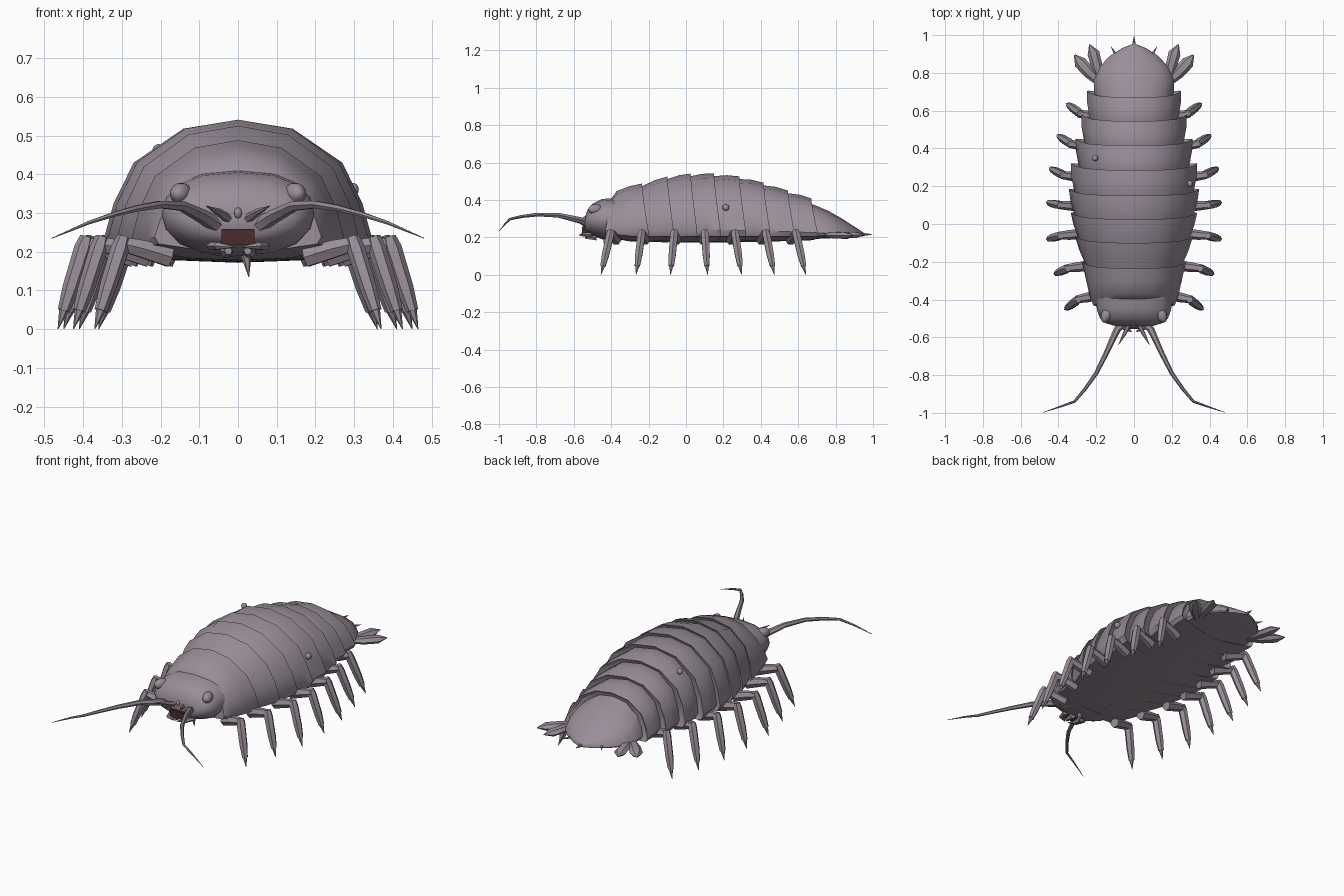
import bpy, bmesh, math
from mathutils import Vector

if "Cube" in bpy.data.objects:
    bpy.data.objects.remove(bpy.data.objects["Cube"])


def material(name, rgb):
    m = bpy.data.materials.new(name)
    m.use_nodes = True
    m.diffuse_color = (*rgb, 1)
    m.node_tree.nodes["Principled BSDF"].inputs["Base Color"].default_value = (*rgb, 1)
    return m


SHELL = material("mauve grey", (0.32, 0.27, 0.32))
MOUTH = material("dark red brown", (0.07, 0.025, 0.025))


def finish(name, bm, mat=SHELL, angle=40):
    bmesh.ops.recalc_face_normals(bm, faces=bm.faces)
    me = bpy.data.meshes.new(name)
    bm.to_mesh(me)
    bm.free()
    ob = bpy.data.objects.new(name, me)
    bpy.context.collection.objects.link(ob)
    me.materials.append(mat)
    bpy.ops.object.select_all(action="DESELECT")
    ob.select_set(True)
    bpy.context.view_layer.objects.active = ob
    bpy.ops.object.shade_smooth_by_angle(angle=math.radians(angle))
    return ob


def skin(name, rings, mat=SHELL, angle=40):
    """Bridge a list of equal rings and cap both ends."""
    bm = bmesh.new()
    rows = [[bm.verts.new(p) for p in ring] for ring in rings]
    n = len(rows[0])
    for a, b in zip(rows, rows[1:]):
        for i in range(n):
            j = (i + 1) % n
            bm.faces.new((a[i], a[j], b[j], b[i]))
    bm.faces.new(rows[0])
    bm.faces.new(rows[-1])
    return finish(name, bm, mat, angle)


def tube(name, points, radii, sides=6, flat=1.0, mat=SHELL):
    """Tapered limb through points; flat squashes its height."""
    pts = [Vector(p) for p in points]
    rings = []
    for i, (p, r) in enumerate(zip(pts, radii)):
        d = (pts[min(i + 1, len(pts) - 1)] - pts[max(i - 1, 0)]).normalized()
        ref = Vector((0, 1, 0)) if abs(d.z) > 0.8 else Vector((0, 0, 1))
        u = d.cross(ref).normalized()
        v = u.cross(d)
        angs = [math.tau * k / sides for k in range(sides)]
        rings.append([p + u * r * math.cos(a) + v * r * flat * math.sin(a) for a in angs])
    return skin(name, rings, mat)


def ball(name, loc, radii, tilt=0.0):
    bm = bmesh.new()
    bmesh.ops.create_uvsphere(bm, u_segments=12, v_segments=8, radius=1)
    ob = finish(name, bm)
    ob.location, ob.scale, ob.rotation_euler = loc, radii, (0, 0, tilt)
    return ob


# Arched cross-section of the shell, right half, crown to belly
HALF = [(0, 1), (.41, .93), (.78, .67), (.93, .36), (1, .1), (.95, 0), (.5, -.08), (0, -.1)]
ARCH = HALF + [(-u, v) for u, v in HALF[-2:0:-1]]


def arch(y, w, top, base, sweep=0.0):
    return [(u * w, y + sweep * max(0, 1 - v) * abs(u), base + v * (top - base))
            for u, v in ARCH]


# Overlapping back plates: crown rear edge y, half width, crown height
edges = [(-.235, .275, .488), (-.1, .312, .525), (.025, .335, .541), (.15, .345, .541),
         (.285, .335, .526), (.415, .31, .492), (.545, .28, .45), (.67, .25, .408)]
BASE = .205
for i, (y, w, top) in enumerate(edges):
    if i:
        py, pw, ptop = edges[i - 1]
        fw, ft = min(w, pw) * .95, ptop - .014
        rings = [arch(py - .04, fw * .96, ft - .015, BASE, .03),
                 arch(py, fw, ft, BASE, .035)]
        mid = (py + y) / 2
        rings.append(arch(mid, (fw + w) / 2 + .004, (ft + top) / 2 + .006, BASE, .035))
    else:
        rings = [arch(-.405, .215, .40, .22, -.03), arch(-.37, .235, .448, .215, -.01),
                 arch(-.3, .257, .474, BASE, .02)]
    rings.append(arch(y, w, top, BASE, .038))
    rings.append(arch(y - .012, w * .94, top - .018, BASE + .006, .038))
    skin(f"back_plate_{i + 1}", rings)

# Tail shield tapering to a point
tail = [(.64, .2, .39), (.7, .211, .368), (.76, .213, .342), (.83, .185, .303),
        (.89, .128, .264), (.93, .065, .238), (.95, .015, .224)]
skin("tail_shield", [arch(y, w, t, .208) for y, w, t in tail])
tube("tail_spine", [(0, .93, .216), (0, .96, .216), (0, .995, .216)], [.012, .008, .001])

# Rounded head
head = []
for y, w, lo, hi in [(-.54, .1, .24, .31), (-.525, .15, .225, .35), (-.5, .18, .21, .38),
                     (-.45, .197, .19, .405), (-.36, .2, .185, .412)]:
    ring = []
    for k in range(16):
        a = math.tau * k / 16
        c, s = math.cos(a), math.sin(a)
        ring.append((w * math.copysign(abs(c) ** .8, c), y, (lo + hi) / 2 + s * (hi - lo) / 2))
    head.append(ring)
skin("head", head, angle=50)

# Mouth and short chin spike
bm = bmesh.new()
bmesh.ops.create_cube(bm, size=1)
mouth = finish("mouth", bm, MOUTH)
mouth.location, mouth.scale = (0, -.53, .238), (.085, .05, .042)
tube("chin_spike", [(.02, -.43, .2), (.028, -.435, .135)], [.016, .001])
ball("brow_bump", (0, -.54, .3), (.01, .01, .014))

# Legs: crown y of knee, foot x and y
legs = [(-.4, .37, -.455), (-.235, .425, -.267), (-.062, .465, -.083), (.1, .465, .115),
        (.26, .45, .297), (.425, .41, .472), (.585, .36, .64)]

for s, side in ((1, "left"), (-1, "right")):
    for i, (ky, fx, fy) in enumerate(legs):
        kx = fx - .075
        hip, knee = Vector((s * (kx - .12), ky - (fy - ky) * .5, .185)), Vector((s * kx, ky, .222))
        foot = Vector((s * fx, fy, 0))
        tube(f"{side}_hip_{i + 1}", [hip, hip.lerp(knee, .6), knee + Vector((s * .012, 0, 0))],
             [.028, .026, .02])
        top = knee + Vector((0, 0, .016))
        tube(f"{side}_leg_{i + 1}", [top, top.lerp(foot, .12), top.lerp(foot, .55),
                                     top.lerp(foot, .8)], [.018, .024, .022, .016])
        tube(f"{side}_claw_{i + 1}", [top.lerp(foot, .77), foot], [.014, .001])

    # Eyes on the upper corners of the head
    ball(f"{side}_eye", (s * .147, -.483, .35), (.027, .042, .028), s * .35)

    # Long feelers and short inner ones
    tube(f"{side}_feeler",
         [(s * .05, -.52, .265), (s * .09, -.56, .29), (s * .145, -.68, .318),
          (s * .2, -.79, .322), (s * .26, -.875, .312), (s * .315, -.94, .298),
          (s * .385, -.965, .275), (s * .48, -.997, .235)],
         [.02, .019, .014, .011, .009, .007, .005, .001])
    tube(f"{side}_short_feeler", [(s * .025, -.53, .285), (s * .05, -.58, .302),
                                  (s * .082, -.64, .318)], [.012, .01, .001])

    # Jaws under the mouth
    tube(f"{side}_jaw", [(s * .065, -.5, .215), (s * .05, -.55, .215), (s * .012, -.57, .212)],
         [.018, .015, .003], flat=.7)
    tube(f"{side}_lower_jaw", [(s * .03, -.48, .2), (s * .025, -.54, .202)], [.018, .01])

    # Paired tail fins and small side spikes
    root = (s * .17, .74, .213)
    tube(f"{side}_inner_fin", [root, (s * .195, .83, .213), (s * .215, .905, .213),
                               (s * .235, .95, .213)], [.02, .03, .032, .003], flat=.6)
    tube(f"{side}_outer_fin", [root, (s * .235, .8, .21), (s * .285, .855, .21),
                               (s * .315, .895, .21)], [.02, .032, .034, .004], flat=.6)
    tube(f"{side}_tail_spike", [(s * .09, .885, .216), (s * .122, .94, .216)], [.01, .001])

# Stray warts on the shell
ball("left_wart", (.296, .213, .36), (.016, .018, .018))
ball("right_wart", (-.205, .348, .462), (.016, .016, .016))
